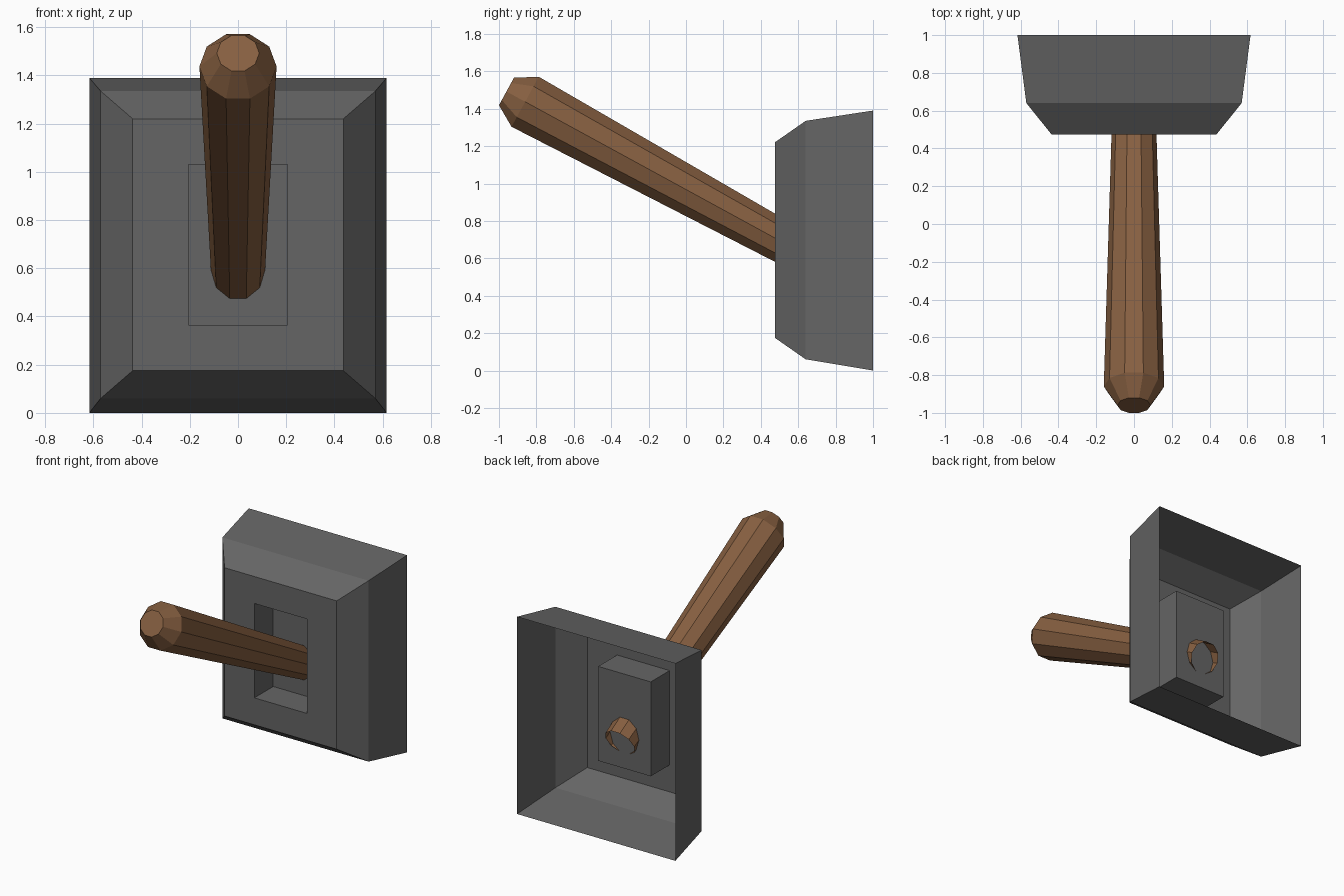
import bpy
import math
from mathutils import Vector

if "Cube" in bpy.data.objects:
    bpy.data.objects.remove(bpy.data.objects["Cube"])


def material(name, rgb):
    m = bpy.data.materials.new(name)
    m.diffuse_color = (*rgb, 1.0)
    m.use_nodes = True
    m.node_tree.nodes["Principled BSDF"].inputs["Base Color"].default_value = m.diffuse_color
    return m


def loft(name, rings, mat):
    """Skin rings listed from the open back end to the capped front end."""
    n = len(rings[0])
    verts = [p for ring in rings for p in ring]
    faces = [(k * n + i, k * n + (i + 1) % n,
              (k + 1) * n + (i + 1) % n, (k + 1) * n + i)
             for k in range(len(rings) - 1) for i in range(n)]
    faces.append(tuple(range((len(rings) - 1) * n, len(rings) * n)))
    me = bpy.data.meshes.new(name)
    me.from_pydata(verts, [], faces)
    me.materials.append(mat)
    ob = bpy.data.objects.new(name, me)
    bpy.context.collection.objects.link(ob)
    return ob


def rect(half_w, y, z0, z1):
    return [(-half_w, y, z0), (half_w, y, z0), (half_w, y, z1), (-half_w, y, z1)]


grey = material("dark grey metal", (0.13, 0.13, 0.13))
brown = material("brown wood", (0.24, 0.115, 0.052))

# Wall plate: open-backed bevelled shell with a recessed pocket in the front
loft("wall_plate", [
    rect(0.617, 1.0, 0.0, 1.39),
    rect(0.57, 0.64, 0.06, 1.335),
    rect(0.437, 0.475, 0.175, 1.22),
    rect(0.205, 0.475, 0.365, 1.03),
    rect(0.205, 0.685, 0.365, 1.03),
], grey)

# Lever handle: tapered ten-sided bar, tilted up, open at the pocket end
TILT = math.radians(28.6)
side = Vector((1, 0, 0))
up = Vector((0, math.sin(TILT), math.cos(TILT)))


def decagon(y, z, r):
    c = Vector((0, y, z))
    return [c + r * (math.cos(a) * side + math.sin(a) * up)
            for a in (math.tau * i / 10 for i in range(10))]


loft("lever_handle", [
    decagon(0.735, 0.567, 0.111),
    decagon(-0.86, 1.437, 0.16),
    decagon(-0.96, 1.492, 0.088),
], brown)
